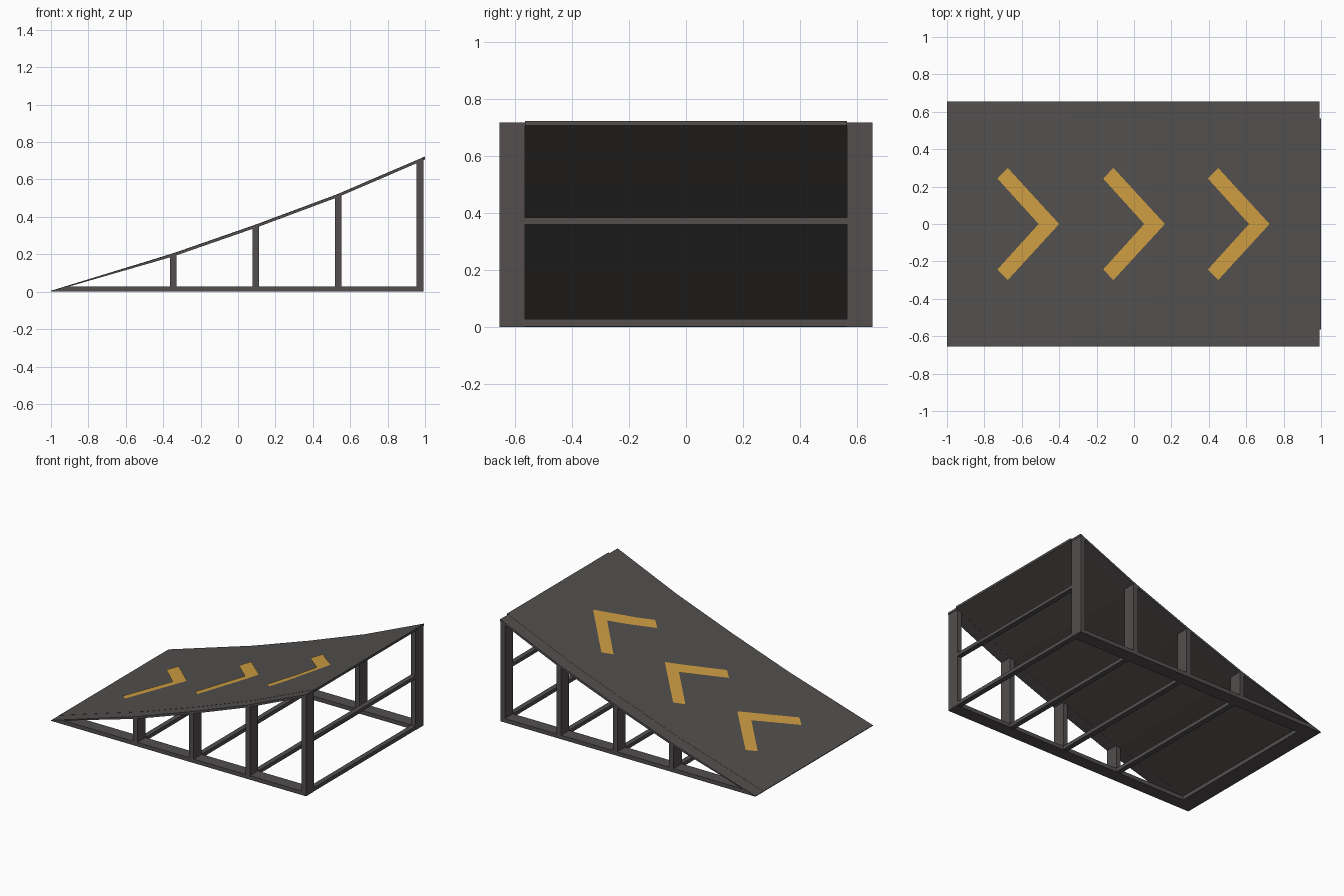
import bpy, bmesh

if "Cube" in bpy.data.objects:
    bpy.data.objects.remove(bpy.data.objects["Cube"])

# deck profile (x, z) of the upper surface, kinked at the posts
PROFILE = [(-1, 0.004), (-0.345, 0.205), (0.095, 0.358), (0.53, 0.52), (1.0, 0.722)]
POSTS = [-0.345, 0.095, 0.535, 0.973]
IN, OUT = 0.565, 0.655      # inner and outer y of the side frames


def material(name, rgb):
    m = bpy.data.materials.new(name)
    m.diffuse_color = (*rgb, 1)
    m.use_nodes = True
    m.node_tree.nodes["Principled BSDF"].inputs["Base Color"].default_value = m.diffuse_color
    return m


DECK = material("deck grey", (0.085, 0.080, 0.076))
FRAME = material("frame grey", (0.085, 0.077, 0.076))
PAINT = material("arrow amber", (0.62, 0.34, 0.055))


def deck_z(x):
    for (x0, z0), (x1, z1) in zip(PROFILE, PROFILE[1:]):
        if x <= x1:
            return z0 + (z1 - z0) * (x - x0) / (x1 - x0)
    return PROFILE[-1][1]


def finish(bm, name, mat):
    bmesh.ops.recalc_face_normals(bm, faces=bm.faces)
    me = bpy.data.meshes.new(name)
    bm.to_mesh(me)
    bm.free()
    me.materials.append(mat)
    ob = bpy.data.objects.new(name, me)
    bpy.context.collection.objects.link(ob)


def extrude_y(name, pts, y0, y1, mat):
    """Prism from an (x, z) outline."""
    bm = bmesh.new()
    a = [bm.verts.new((x, y0, z)) for x, z in pts]
    b = [bm.verts.new((x, y1, z)) for x, z in pts]
    n = len(pts)
    bm.faces.new(a)
    bm.faces.new(b)
    for i in range(n):
        bm.faces.new((a[i], a[(i + 1) % n], b[(i + 1) % n], b[i]))
    finish(bm, name, mat)


def slab(name, y0, y1, lift, end, mat):
    """Sheet following the deck profile, built as one quad strip per bend."""
    xs = [x for x, _ in PROFILE[:-1]] + [end]
    bm = bmesh.new()
    rings = []
    for x in xs:
        top = deck_z(x) + lift
        low = max(0, top - 0.016)
        rings.append([bm.verts.new(p) for p in
                      ((x, y0, low), (x, y1, low), (x, y1, top), (x, y0, top))])
    for r, s in zip(rings, rings[1:]):
        for i in range(4):
            j = (i + 1) % 4
            bm.faces.new((r[i], r[j], s[j], s[i]))
    bm.faces.new(rings[0])
    bm.faces.new(rings[-1])
    finish(bm, name, mat)


def box(name, x0, x1, y0, y1, z0, z1):
    extrude_y(name, [(x0, z0), (x1, z0), (x1, z1), (x0, z1)], y0, y1, FRAME)


# riding surface and its two edge strips
slab("deck_panel", -IN, IN, 0.001, 1.0, DECK)

for side, tag in ((-1, "front"), (1, "back")):
    ya, yb = side * IN, side * OUT
    slab(tag + "_edge_strip", ya, yb, 0, 0.992, FRAME)
    # base beam tapering into the low end
    extrude_y(tag + "_base_beam",
              [(-1, 0), (0.99, 0), (0.99, 0.028), (-0.91, 0.028)], ya, yb, FRAME)
    # posts, cut to the slope
    for i, x in enumerate(POSTS):
        a, b = x - 0.0175, x + 0.0175
        extrude_y(f"{tag}_post_{i + 1}",
                  [(a, 0.01), (b, 0.01), (b, deck_z(b) - 0.008), (a, deck_z(a) - 0.008)],
                  ya, yb, FRAME)

# cross members between the two sides
extrude_y("low_end_beam", [(-1, 0), (-0.88, 0), (-0.88, 0.028), (-0.91, 0.028)],
          -IN, IN, FRAME)
for i, x in enumerate(POSTS):
    box(f"base_crossbar_{i + 1}", x - 0.0175, x + 0.0175, -IN, IN, 0.002, 0.028)
box("tall_end_mid_rail", 0.956, 0.99, -IN, IN, 0.361, 0.385)

# painted chevrons draped over the deck
for i, tip in enumerate((-0.40, 0.165, 0.725)):
    bm = bmesh.new()
    for s in (-1, 1):
        bm.faces.new([bm.verts.new((tip + dx, s * y, 0)) for dx, y in
                      ((0, 0), (-0.275, 0.30), (-0.33, 0.243), (-0.11, 0))])
    for x, _ in PROFILE[1:-1]:
        bmesh.ops.bisect_plane(bm, geom=bm.verts[:] + bm.edges[:] + bm.faces[:],
                               plane_co=(x, 0, 0), plane_no=(1, 0, 0))
    bmesh.ops.remove_doubles(bm, verts=bm.verts, dist=1e-4)
    for v in bm.verts:
        v.co.z = deck_z(v.co.x) + 0.004
    bmesh.ops.recalc_face_normals(bm, faces=bm.faces)
    if sum(f.normal.z for f in bm.faces) < 0:
        bmesh.ops.reverse_faces(bm, faces=bm.faces)
    me = bpy.data.meshes.new("chevron")
    bm.to_mesh(me)
    bm.free()
    me.materials.append(PAINT)
    bpy.context.collection.objects.link(bpy.data.objects.new(f"chevron_{i + 1}", me))
